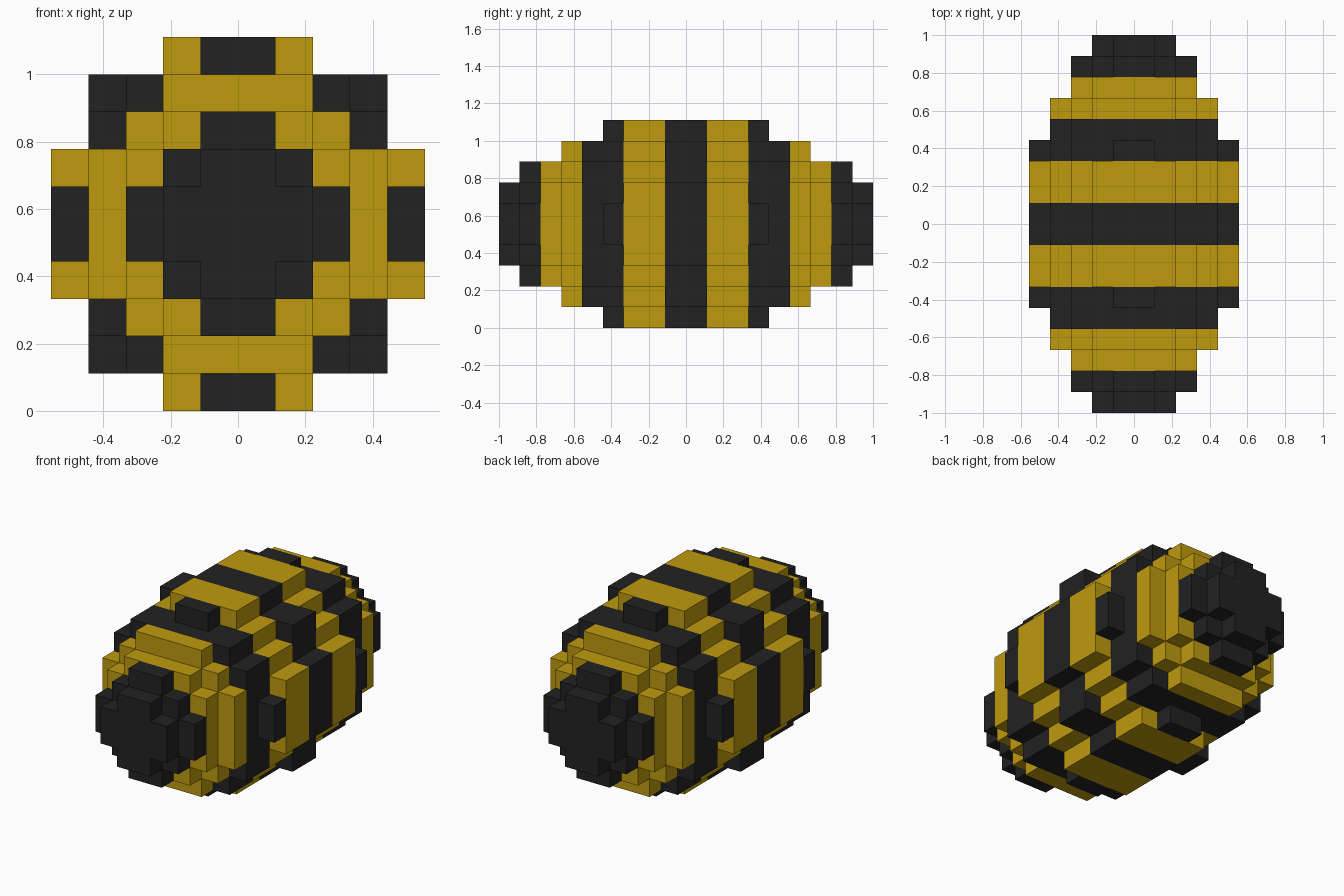
import bpy
import bmesh
from mathutils import Vector
from itertools import product

cube = bpy.data.objects.get("Cube")
if cube:
    bpy.data.objects.remove(cube, do_unlink=True)

UNIT = 1 / 9            # edge of one block
RADII = Vector((5, 9, 5))   # body radii in blocks


def make_material(name, colour):
    mat = bpy.data.materials.new(name)
    mat.use_nodes = True
    mat.diffuse_color = colour
    mat.node_tree.nodes["Principled BSDF"].inputs["Base Color"].default_value = colour
    return mat


black = make_material("charcoal black", (0.016, 0.016, 0.016, 1))
gold = make_material("honey gold", (0.521, 0.323, 0.0045, 1))


def is_solid(centre):
    """True when a block centre lies inside the egg-shaped body."""
    return sum((c / r) ** 2 for c, r in zip(centre, RADII)) < 1


def axis_vector(i):
    return Vector([float(k == i % 3) for k in range(3)])


def add_exposed_faces(bm, centre):
    """Add only the sides of a block that have no neighbour."""
    for axis, sign in product(range(3), (-1, 1)):
        normal = axis_vector(axis) * sign
        if is_solid(centre + normal):
            continue
        u = axis_vector(axis + 1) / 2
        v = axis_vector(axis + 2) / 2 * sign
        middle = centre + normal / 2 + Vector((0, 0, RADII.z))
        corners = (middle - u - v, middle + u - v, middle + u + v, middle - u + v)
        bm.faces.new([bm.verts.new(p * UNIT) for p in corners])


def build_stripe(name, layers, material):
    bm = bmesh.new()
    for i, j, k in product(range(10), layers, range(10)):
        centre = Vector((i, j, k)) + Vector((0.5, 0.5, 0.5)) - RADII
        if is_solid(centre):
            add_exposed_faces(bm, centre)
    bmesh.ops.remove_doubles(bm, verts=bm.verts, dist=0.001)
    mesh = bpy.data.meshes.new(name)
    bm.to_mesh(mesh)
    bm.free()
    mesh.materials.append(material)
    bpy.context.collection.objects.link(bpy.data.objects.new(name, mesh))


# Nine stripes, two blocks deep each, alternating from the front cap to the back cap
stripes = ["front_cap", "front_tip_stripe", "front_shoulder_stripe", "front_belly_stripe",
           "middle_stripe", "back_belly_stripe", "back_shoulder_stripe",
           "back_tip_stripe", "back_cap"]
for n, stripe in enumerate(stripes):
    build_stripe(stripe, range(2 * n, 2 * n + 2), gold if n % 2 else black)
